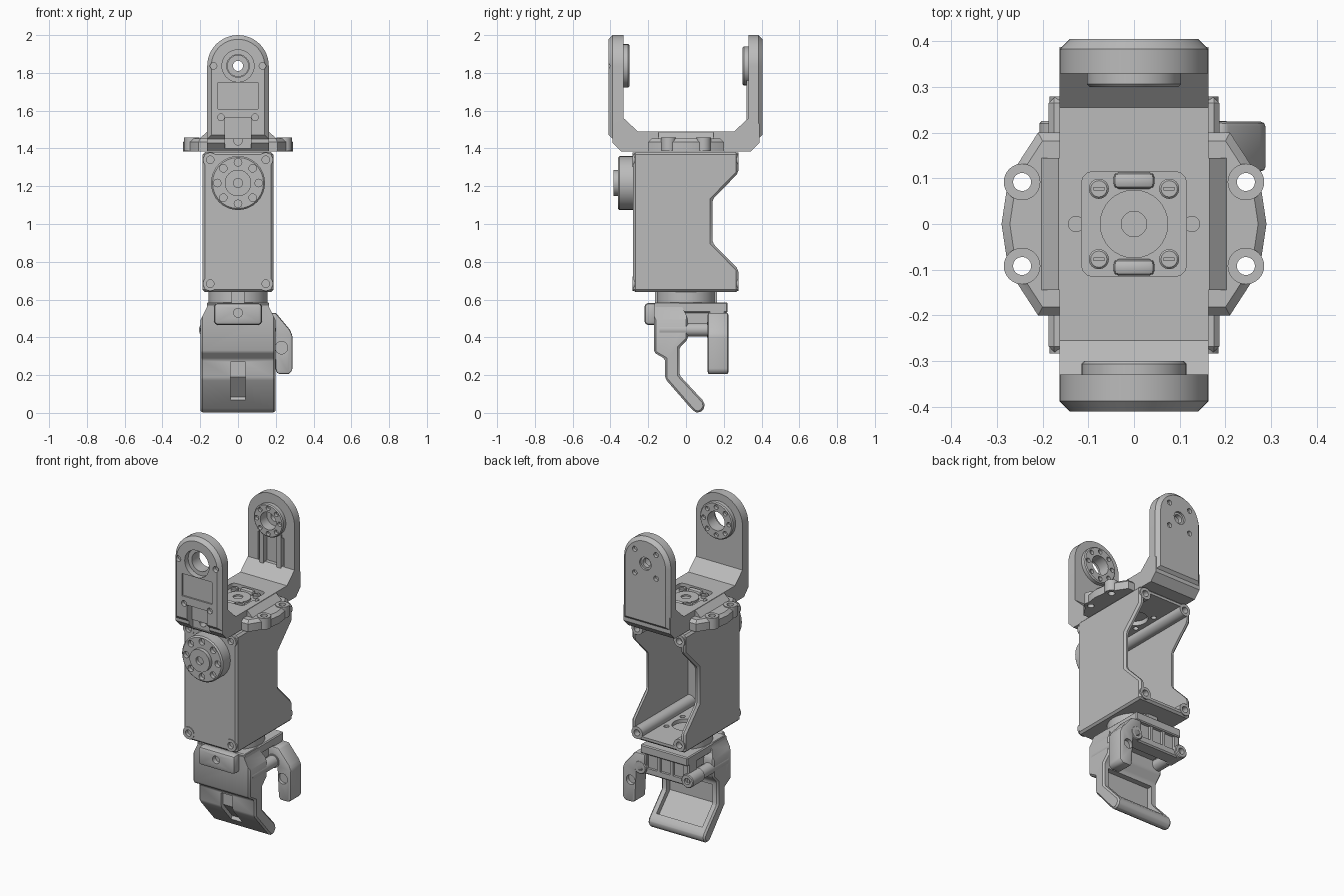
import bpy, bmesh, math

if "Cube" in bpy.data.objects:
    bpy.data.objects.remove(bpy.data.objects["Cube"])

grey = bpy.data.materials.new("light grey plastic")
grey.use_nodes = True
colour = (.5, .5, .5, 1)
grey.diffuse_color = colour
grey.node_tree.nodes["Principled BSDF"].inputs["Base Color"].default_value = colour
parts = []


def place(axis, u, v, t):
    return {"x": (t, u, v), "y": (u, t, v), "z": (u, v, t)}[axis]


def prism(name, axis, points, start, end, bevel=0, where="all", segments=1):
    """Extrude a flat outline along an axis; optionally bevel its edges."""
    bm = bmesh.new()
    face = bm.faces.new([bm.verts.new(place(axis, u, v, start)) for u, v in points])
    made = bmesh.ops.extrude_face_region(bm, geom=[face])["geom"]
    moved = [g for g in made if isinstance(g, bmesh.types.BMVert)]
    bmesh.ops.translate(bm, verts=moved, vec=place(axis, 0, 0, end - start))
    bmesh.ops.recalc_face_normals(bm, faces=bm.faces[:])
    if bevel:
        tops = set(moved)
        if where == "end":
            edges = [e for e in bm.edges if all(v in tops for v in e.verts)]
        elif where == "side":
            edges = [e for e in bm.edges if sum(v in tops for v in e.verts) == 1]
        else:
            edges = [e for e in bm.edges if e.calc_face_angle() > .4]
        bmesh.ops.bevel(bm, geom=edges, offset=bevel, segments=segments,
                        profile=.5, affect="EDGES", clamp_overlap=True)
    mesh = bpy.data.meshes.new(name)
    bm.to_mesh(mesh)
    bm.free()
    mesh.materials.append(grey)
    obj = bpy.data.objects.new(name, mesh)
    bpy.context.scene.collection.objects.link(obj)
    parts.append(obj)
    return obj


def box(name, xs, ys, zs, bevel=0, segments=1):
    outline = [(xs[0], zs[0]), (xs[1], zs[0]), (xs[1], zs[1]), (xs[0], zs[1])]
    return prism(name, "y", outline, *ys, bevel, "all", segments)


def ring(count, radius, u=0, v=0, phase=0):
    angles = [math.tau * i / count + phase for i in range(count)]
    return [(u + radius * math.cos(a), v + radius * math.sin(a)) for a in angles]


def rod(name, axis, centre, radius, start, end, bevel=0):
    sides = 32 if radius > .03 else 16
    return prism(name, axis, ring(sides, radius, *centre), start, end, bevel, "end")


def cut(obj, *cutters):
    bpy.context.view_layer.objects.active = obj
    for cutter in cutters:
        cutter.hide_render = True
        mod = obj.modifiers.new("cut", "BOOLEAN")
        mod.operation, mod.solver, mod.object = "DIFFERENCE", "EXACT", cutter
        bpy.ops.object.modifier_apply(modifier=mod.name)
        parts.remove(cutter)
        bpy.data.objects.remove(cutter)


def hole(axis, centre, radius, start, end):
    return rod("cutter", axis, centre, radius, start, end)


def slot(xs, ys, zs):
    return box("cutter", xs, ys, zs)


sides = (-1, 1)
corners = [(i, j) for i in sides for j in sides]

# Open-backed housing
profile = [(-.28, .64), (.277, .64), (.277, .76), (.14, .9), (.14, 1.13),
           (.277, 1.27), (.277, 1.38), (-.28, 1.38)]
housing = prism("housing", "x", profile, -.187, .187, .012)
cut(housing, slot((-.162, .162), (-.25, .5), (.668, 1.352)),
    hole("z", (0, 0), .08, .6, 1.5))
for x, y in corners:
    cut(housing, hole("z", (x * .08, y * .08), .016, .6, 1.5))
for i, j in corners:
    spot = (i * .147, 1.012 + j * .328)
    post = rod("housing_post", "y", spot, .038, -.284, .279)
    cut(post, hole("y", spot, .02, -.3, -.262), hole("y", spot, .02, .24, .3))
    cut(housing, hole("y", spot, .02, -.3, -.262), hole("y", spot, .02, .24, .3))

# Front output disc
hub = (0, 1.217)
disc = rod("output_disc", "y", hub, .143, -.275, -.36, .008)
cut(disc, *[hole("y", p, .02, -.4, -.335) for p in ring(8, .11, *hub)])
nub = rod("output_nub", "y", hub, .07, -.35, -.384)
cut(nub, hole("y", hub, .025, -.4, -.365))

# Upper fork: base with angled ends
half = [(.345, 1.385), (.388, 1.43), (.388, 1.53), (.33, 1.56), (.255, 1.49)]
base = prism("fork_base", "x", half + [(-y, z) for y, z in reversed(half)], -.163, .163)
cut(base, prism("cutter", "z", [(i * .115, j * .115) for i, j in
                                ((-1, -1), (1, -1), (1, 1), (-1, 1))],
                1.462, 1.6, .025, "side", 3))
cut(base, *[slot((-.07, .07), (-.5, -.35), (1.4, 1.57))])
cut(base, *[hole("z", (i * .127, 0), .017, 1.47, 1.6) for i in sides])
cut(base, hole("y", (0, 1.44), .022, -.4, -.31))

# Seat in the middle of the fork base
seat = rod("seat_disc", "z", (0, 0), .075, 1.45, 1.475)
cut(seat, hole("z", (0, 0), .028, 1.465, 1.5))
for i, j in corners:
    screw = rod("seat_screw", "z", (i * .077, j * .077), .022, 1.45, 1.482, .004)
    cut(screw, slot((i * .077 - .012, i * .077 + .012),
                    (j * .077 - .003, j * .077 + .003), (1.475, 1.5)))
for j in sides:
    box("seat_lug", (-.045, .045), (j * .095 - .018, j * .095 + .018), (1.45, 1.486), .012, 2)

# Side wings with bolt ears
edge = [(.21, -.2), (.275, -.1), (.29, 0), (.275, .1), (.21, .2)]
wing = prism("wing_plate", "z", edge + [(-x, y) for x, y in reversed(edge)],
             1.385, 1.452, .018, "end")
for i, j in corners:
    spot = (i * .245, j * .092)
    ear = rod("wing_ear", "z", spot, .04, 1.386, 1.457)
    for piece in (wing, ear):
        cut(piece, hole("z", spot, .02, 1.3, 1.5))
for i in sides:
    prism("wing_ramp", "y", [(i * .15, 1.44), (i * .205, 1.45), (i * .165, 1.488),
                             (i * .15, 1.488)], -.145, .145)

# Fork arms with rounded tops and chamfered outer faces
pivot = (0, 1.837)
arch = [(.163 * math.cos(a), pivot[1] + .163 * math.sin(a))
        for a in [math.pi * i / 24 for i in range(25)]]
outline = arch + [(-.163, 1.45), (.163, 1.45)]
front_arm = prism("front_arm", "y", outline, -.33, -.41, .022, "end")
cut(front_arm, hole("y", pivot, .06, -.5, -.2), hole("y", pivot, .085, -.5, -.375),
    slot((-.105, .105), (-.5, -.4), (1.61, 1.75)),
    slot((-.07, .07), (-.5, -.36), (1.4, 1.56)))
for spot in [(i * .13, 1.837) for i in sides] + [(i * .09, 1.565) for i in sides]:
    cut(front_arm, hole("y", spot, .018, -.5, -.385))
front_ring = rod("front_arm_ring", "y", pivot, .115, -.335, -.3, .006)
cut(front_ring, hole("y", pivot, .06, -.5, -.2),
    *[hole("y", p, .014, -.32, -.2) for p in ring(8, .088, *pivot)])

back_arm = prism("back_arm", "y", outline, .33, .405, .022, "end")
cut(back_arm, hole("y", pivot, .027, .2, .5), hole("y", pivot, .055, .2, .365),
    hole("y", pivot, .04, .392, .5), slot((-.09, .09), (.2, .355), (1.56, 1.74)),
    *[hole("y", p, .016, .385, .5) for p in ring(4, .105, *pivot, math.pi / 4)])
back_ring = rod("back_arm_ring", "y", pivot, .103, .335, .3, .006)
cut(back_ring, hole("y", pivot, .055, .2, .5),
    *[hole("y", p, .014, .2, .32) for p in ring(8, .08, *pivot)])
for i in sides:
    box("back_arm_rib", (i * .06 - .015, i * .06 + .015), (.32, .37), (1.54, 1.76))

# Wrist coupling
rod("wrist_disc", "z", (0, 0), .155, .58, .645)
box("wrist_key", (-.035, .035), (-.165, .165), (.57, .642))

# Gripper palm
box("palm_plate", (-.165, .165), (-.168, .22), (.53, .585), .006)
box("palm_core", (-.13, .13), (-.1, .15), (.46, .55))
panel = box("palm_back", (-.165, .165), (.12, .21), (.4, .575), .008)
cut(panel, *[slot((x - .035, x + .035), (.195, .3), (.44, .55)) for x in (-.09, 0, .09)])
tab = box("front_tab", (-.127, .127), (-.22, -.15), (.465, .582), .02, 2)
cut(tab, hole("y", (0, .53), .024, -.3, -.19))
for i in sides:
    spot = (i * .165, .44)
    rod("palm_pin", "y", spot, .036, -.14, .13)
    boss = rod("palm_boss", "y", spot, .042, .11, .225, .005)
    cut(boss, hole("y", spot, .02, .195, .3))

# Bent finger with hollow back and grooved front
bend = [(-.17, .582), (-.17, .32), (-.11, .285), (-.11, .18), (.025, .025), (.045, .005),
        (.065, 0), (.087, .01), (.1, .035), (.095, .06), (-.035, .2), (-.035, .345),
        (.01, .39), (.01, .5), (-.03, .582)]
finger = prism("finger", "x", bend, -.198, .198, .01)
cut(finger,
    prism("cutter", "x", [(-.07, .32), (-.07, .19), (.045, .07), (.12, .145),
                          (.02, .25), (.02, .32)], -.16, .16),
    prism("cutter", "x", [(-.2, .27), (-.09, .27), (-.09, .19), (0, .085),
                          (-.03, .04), (-.2, .04)], -.04, .04))
for i in sides:
    cut(finger, prism("cutter", "y", [(i * .165, .6), (i * .165, .56), (i * .2, .49),
                                      (i * .25, .49), (i * .25, .6)], -.3, .3))

# Side thumb
shape = [(.13, .53), (.13, .44), (.19, .41), (.2, .22), (.215, .205), (.27, .205),
         (.288, .225), (.288, .41), (.275, .44), (.2, .53)]
thumb = prism("thumb", "y", shape, .115, .224, .016, "all", 2)
cut(thumb, hole("y", (.23, .345), .033, .0, .135), hole("y", (.23, .345), .03, .2, .3))

# Smooth round walls, keep creases crisp
bpy.ops.object.select_all(action="DESELECT")
for part in parts:
    part.select_set(True)
bpy.context.view_layer.objects.active = parts[0]
bpy.ops.object.shade_smooth_by_angle(angle=math.radians(30))
